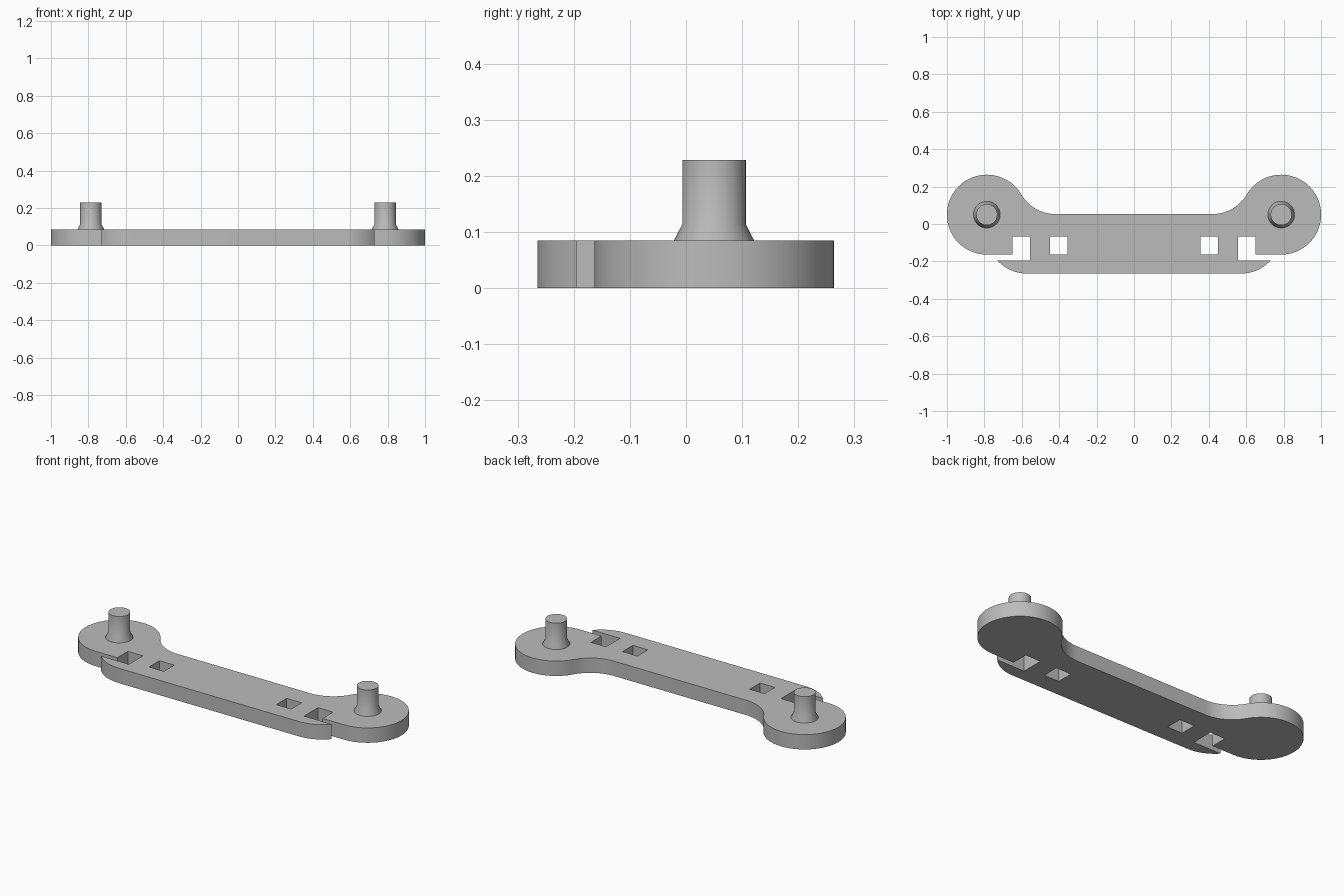
import bpy, bmesh, math

if "Cube" in bpy.data.objects:
    bpy.data.objects.remove(bpy.data.objects["Cube"], do_unlink=True)

THICK = 0.085          # plate thickness
PX, PY = 0.787, 0.05   # peg and end disc centre
R = 0.2135             # disc, neck and tip radius
FRONT, BACK = -0.265, 0.053

grey = bpy.data.materials.new("grey plastic")
grey.use_nodes = True
COLOR = (0.5, 0.5, 0.5, 1)
grey.diffuse_color = COLOR
grey.node_tree.nodes["Principled BSDF"].inputs["Base Color"].default_value = COLOR


def make_object(name, bm):
    bmesh.ops.recalc_face_normals(bm, faces=bm.faces[:])
    mesh = bpy.data.meshes.new(name)
    bm.to_mesh(mesh)
    bm.free()
    mesh.materials.append(grey)
    obj = bpy.data.objects.new(name, mesh)
    bpy.context.collection.objects.link(obj)
    return obj


def smooth(obj):
    bpy.ops.object.select_all(action="DESELECT")
    obj.select_set(True)
    bpy.context.view_layer.objects.active = obj
    bpy.ops.object.shade_smooth_by_angle(angle=math.radians(30))


def arc(cx, cy, start, end, steps):
    """Points on an arc of radius R, angles in radians."""
    angles = [start + (end - start) * i / steps for i in range(steps + 1)]
    return [(cx + R * math.cos(a), cy + R * math.sin(a)) for a in angles]


# Half outline of the plate, from the front edge round to the back edge
tip_y = -0.195
tip_x = 0.572
tip_angle = math.acos((FRONT + R - tip_y) / R)
neck_y = BACK + R
neck_x = PX - math.sqrt((2 * R) ** 2 - (neck_y - PY) ** 2)
neck_angle = math.atan2(neck_y - PY, neck_x - PX)
half = arc(tip_x, FRONT + R, -math.pi / 2, -math.pi / 2 + tip_angle, 10)
half += [(0.555, tip_y), (0.555, -0.068), (0.65, -0.068), (0.65, PY - R)]
half += arc(PX, PY, -math.pi / 2, neck_angle, 48)
half += arc(neck_x, neck_y, neck_angle - math.pi, -math.pi / 2, 14)[1:]
outline = half + [(-x, y) for x, y in reversed(half)]

# Plate
bm = bmesh.new()
face = bm.faces.new([bm.verts.new((x, y, 0)) for x, y in outline])
side = bmesh.ops.extrude_face_region(bm, geom=[face])
top = [v for v in side["geom"] if isinstance(v, bmesh.types.BMVert)]
bmesh.ops.translate(bm, verts=top, vec=(0, 0, THICK))
plate = make_object("plate", bm)

# Square through holes
bm = bmesh.new()
for s in (-1, 1):
    cube = bmesh.ops.create_cube(bm, size=1)["verts"]
    bmesh.ops.scale(bm, verts=cube, vec=(0.094, 0.094, 0.4))
    bmesh.ops.translate(bm, verts=cube, vec=(s * 0.403, -0.115, THICK / 2))
cutter = make_object("square_hole_cutter", bm)
cutter.hide_render = True
cutter.hide_viewport = True
cut = plate.modifiers.new("square holes", "BOOLEAN")
cut.operation = "DIFFERENCE"
cut.solver = "EXACT"
cut.object = cutter
smooth(plate)

# Pegs with a flared foot, revolved from a profile
profile = [(0, THICK - 0.01), (0.0715, THICK - 0.01), (0.0715, THICK),
           (0.0565, 0.114), (0.0565, 0.229), (0, 0.229)]
for name, s in (("left_peg", 1), ("right_peg", -1)):
    bm = bmesh.new()
    verts = [bm.verts.new((r, 0, z)) for r, z in profile]
    edges = [bm.edges.new(pair) for pair in zip(verts, verts[1:])]
    bmesh.ops.spin(bm, geom=verts + edges, cent=(0, 0, 0), axis=(0, 0, 1),
                   angle=math.tau, steps=48, use_duplicate=False)
    bmesh.ops.remove_doubles(bm, verts=bm.verts[:], dist=0.0001)
    peg = make_object(name, bm)
    peg.location = (s * PX, PY, 0)
    smooth(peg)
